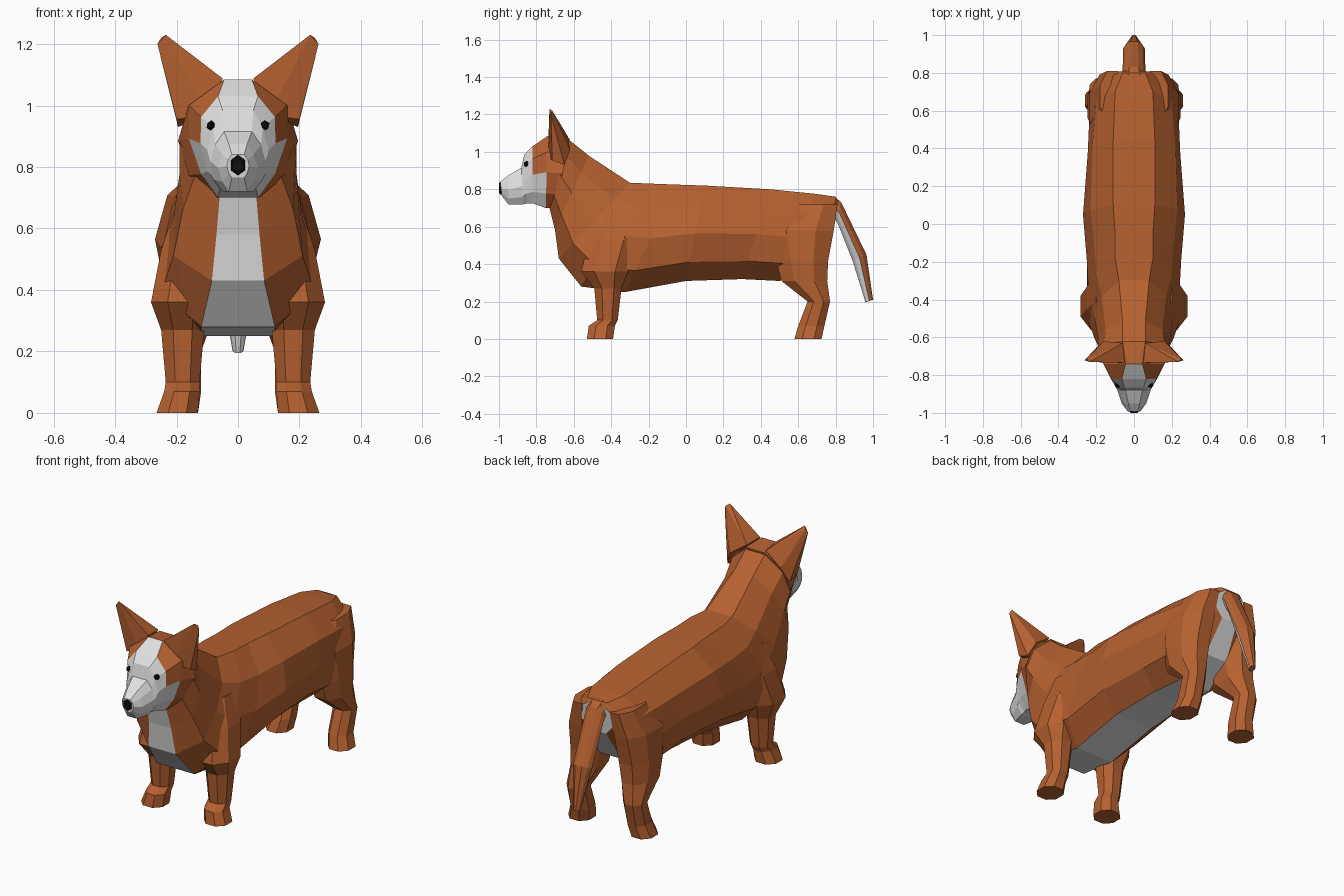
import bpy, bmesh, math

if "Cube" in bpy.data.objects:
    bpy.data.objects.remove(bpy.data.objects["Cube"])


def material(name, rgb):
    m = bpy.data.materials.new(name)
    m.diffuse_color = (*rgb, 1)
    m.use_nodes = True
    m.node_tree.nodes["Principled BSDF"].inputs["Base Color"].default_value = m.diffuse_color
    return m


ORANGE, WHITE, BLACK = 0, 1, 2
MATS = [material("orange fur", (0.47, 0.12, 0.03)),
        material("white fur", (0.75, 0.75, 0.75)),
        material("black", (0.004, 0.004, 0.004))]


def finish(name, bm):
    bmesh.ops.recalc_face_normals(bm, faces=bm.faces)
    me = bpy.data.meshes.new(name)
    bm.to_mesh(me)
    bm.free()
    for m in MATS:
        me.materials.append(m)
    ob = bpy.data.objects.new(name, me)
    bpy.context.collection.objects.link(ob)
    return ob


def loft(name, rings, rule=lambda i, j: ORANGE, caps=(ORANGE, ORANGE)):
    """Skin closed rings of points; rule gives the colour per ring and side."""
    bm = bmesh.new()
    vs = [[bm.verts.new(p) for p in r] for r in rings]
    n = len(rings[0])
    for i in range(len(vs) - 1):
        for j in range(n):
            k = (j + 1) % n
            f = bm.faces.new((vs[i][j], vs[i][k], vs[i + 1][k], vs[i + 1][j]))
            f.material_index = rule(i, j)
    for ring, c in ((vs[0], caps[0]), (vs[-1], caps[1])):
        bm.faces.new(ring).material_index = c
    return finish(name, bm)


def section(top, bot, widths, fracs=(0, 0.22, 0.5, 0.8, 1)):
    """Symmetric ring hung between a top and a bottom point (y, z)."""
    half = [(w, top[0] + (bot[0] - top[0]) * f, top[1] + (bot[1] - top[1]) * f)
            for w, f in zip(widths, fracs)]
    return half + [(-x, y, z) for x, y, z in reversed(half)]


def band(j):
    """-1 back strip, 0..3 flank bands from top to bottom, 4 belly strip."""
    return -1 if j == 9 else min(j, 8 - j)


# Body: neck, chest, belly and rump; the underside strip is white
body = [section(*s) for s in (
    ((-.62, 1.06), (-.73, .70), (.06, .16, .19, .14, .06)),
    ((-.52, .98), (-.70, .58), (.06, .15, .19, .18, .07)),
    ((-.30, .835), (-.68, .43), (.08, .17, .21, .21, .085)),
    ((-.18, .83), (-.56, .28), (.10, .20, .24, .25, .12)),
    ((-.05, .825), (-.33, .25), (.10, .21, .25, .23, .12)),
    ((.10, .82), (.00, .31), (.11, .23, .27, .23, .12)),
    ((.45, .80), (.30, .32), (.11, .22, .245, .21, .11)),
    ((.70, .775), (.50, .31), (.10, .20, .235, .22, .10)),
    ((.80, .76), (.68, .40), (.06, .16, .21, .18, .07)),
    ((.81, .74), (.79, .58), (.05, .10, .12, .08, .05)))]
loft("body", body, lambda i, j: WHITE if band(j) == 4 else ORANGE,
     (ORANGE, WHITE))

# Head and muzzle: white blaze, cheeks and snout
head = [section(*s) for s in (
    ((-.62, 1.07), (-.70, .70), (.06, .165, .195, .16, .07)),
    ((-.74, 1.085), (-.75, .70), (.045, .16, .16, .12, .065)),
    ((-.82, 1.03), (-.82, .725), (.065, .12, .122, .10, .06)),
    ((-.865, .985), (-.85, .725), (.05, .08, .10, .09, .05)),
    ((-.88, .915), (-.87, .72), (.045, .075, .09, .08, .05)),
    ((-.95, .875), (-.95, .72), (.03, .05, .065, .05, .03)),
    ((-.993, .84), (-.985, .765), (.02, .032, .036, .03, .02)))]


def head_colour(i, j):
    k = band(j)
    if i == 0:
        return WHITE if k == 4 else ORANGE
    return ORANGE if i == 1 and k in (0, 1) else WHITE


loft("head", head, head_colour, (ORANGE, WHITE))

# Nose
nose = [[(r * .027 * math.cos(a), y, .806 + r * .033 * math.sin(a))
         for a in [math.pi * (k + .5) / 3 for k in range(6)]]
        for y, r in ((-.97, 1), (-.994, 1), (-1.0, .75))]
loft("nose", nose, lambda i, j: BLACK, (BLACK, BLACK))

# Tail: hangs down behind, white underneath
tail = [section(*s) for s in (
    ((.79, .765), (.78, .65), (.03, .05, .06, .04, .02)),
    ((.83, .73), (.81, .62), (.025, .05, .06, .04, .02)),
    ((.965, .45), (.89, .42), (.02, .045, .058, .045, .02)),
    ((1.0, .21), (.96, .195), (.006, .015, .018, .015, .006)))]
loft("tail", tail, lambda i, j: WHITE if band(j) >= 2 else ORANGE)


def box_ring(s, z, y0, y1, x0, x1, c=.28):
    """Chamfered rectangle at height z, on side s."""
    cx, cy = (x1 - x0) * c, (y1 - y0) * c
    pts = ((x0 + cx, y0), (x1 - cx, y0), (x1, y0 + cy), (x1, y1 - cy),
           (x1 - cx, y1), (x0 + cx, y1), (x0, y1 - cy), (x0, y0 + cy))
    return [(s * x, y, z) for x, y in pts]


FRONT = ((.68, -.46, -.28, .08, .20), (.53, -.52, -.26, .08, .25),
         (.36, -.56, -.31, .09, .283), (.27, -.49, -.345, .11, .25),
         (.10, -.475, -.365, .125, .235), (.07, -.52, -.38, .125, .24),
         (0, -.53, -.39, .13, .265))
HIND = ((.72, .55, .81, .05, .18), (.58, .44, .79, .05, .235),
        (.42, .48, .76, .06, .245), (.31, .51, .755, .08, .24),
        (.20, .65, .77, .12, .235), (.07, .60, .74, .12, .235),
        (0, .58, .725, .13, .26))

for side, s in (("right", -1), ("left", 1)):
    # Legs with shoulder, thigh and paw
    for part, rows in (("front_leg", FRONT), ("hind_leg", HIND)):
        loft(f"{part}_{side}", [box_ring(s, *r) for r in rows])

    # Ear: flat-fronted wedge running back into the neck
    bm = bmesh.new()
    for x, y, z in ((.05, -.735, 1.088), (.10, -.735, .97), (.20, -.715, .955),
                    (.235, -.73, 1.23), (.262, -.722, 1.20), (.25, -.715, 1.22),
                    (.06, -.63, 1.08), (.16, -.62, 1.01), (.195, -.65, .93)):
        bm.verts.new((s * x, y, z))
    bmesh.ops.convex_hull(bm, input=bm.verts)
    finish(f"ear_{side}", bm)

    # Eye
    bm = bmesh.new()
    bmesh.ops.create_icosphere(bm, subdivisions=1, radius=.017)
    for f in bm.faces:
        f.material_index = BLACK
    finish(f"eye_{side}", bm).location = (s * .087, -.852, .935)
